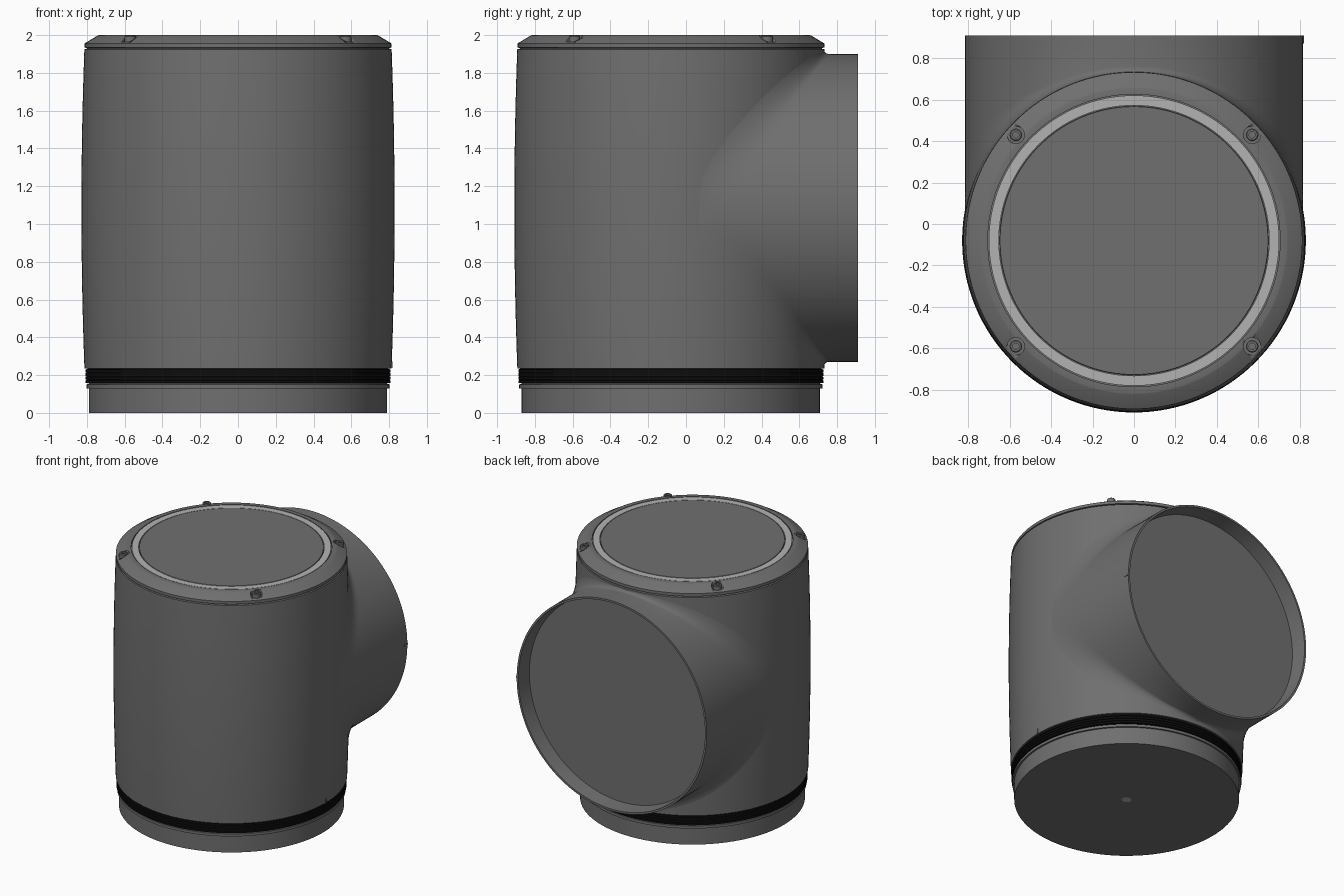
import bpy, bmesh
from math import sin, cos, pi, sqrt, acos, copysign
from mathutils import Vector, Matrix

if "Cube" in bpy.data.objects:
    bpy.data.objects.remove(bpy.data.objects["Cube"])

CY = -0.08            # body axis
PZ, PR = 1.085, 0.815  # side port axis height and radius
N = 128


def mat(name, v):
    m = bpy.data.materials.new(name)
    m.diffuse_color = (v, v, v, 1)
    m.use_nodes = True
    m.node_tree.nodes["Principled BSDF"].inputs["Base Color"].default_value = m.diffuse_color
    return m


GREY, BLACK, LIGHT = mat("grey", 0.16), mat("black", 0.004), mat("light_grey", 0.45)


def finish(bm, name, material, angle=0.5):
    bmesh.ops.remove_doubles(bm, verts=bm.verts, dist=1e-5)
    bmesh.ops.recalc_face_normals(bm, faces=bm.faces)
    me = bpy.data.meshes.new(name)
    bm.to_mesh(me)
    bm.free()
    ob = bpy.data.objects.new(name, me)
    bpy.context.collection.objects.link(ob)
    me.materials.append(material)
    bpy.ops.object.select_all(action='DESELECT')
    ob.select_set(True)
    bpy.context.view_layer.objects.active = ob
    bpy.ops.object.shade_smooth_by_angle(angle=angle)
    return ob


def loft(bm, rings):
    rows = [[bm.verts.new(p) for p in r] for r in rings]
    for a, b in zip(rows, rows[1:]):
        for i in range(len(a)):
            j = (i + 1) % len(a)
            bm.faces.new((a[i], a[j], b[j], b[i]))
    return rows


def lathe(name, profile, material, at=(0, CY), n=N, closed=False):
    """Revolve (radius, z) points about a vertical axis; cap the ends or close the loop."""
    bm = bmesh.new()
    pts = profile + profile[:1] if closed else profile
    rows = loft(bm, [[(at[0] + r * cos(2 * pi * i / n), at[1] + r * sin(2 * pi * i / n), z)
                      for i in range(n)] for r, z in pts])
    if not closed:
        bm.faces.new(rows[0])
        bm.faces.new(rows[-1])
    return finish(bm, name, material)


def body_r(z):
    return 0.829 - 0.016 * ((z - PZ) / 0.85) ** 2


# Base, seal band and gently barrelled body
lathe("base", [(0.79, 0), (0.79, 0.13), (0.803, 0.13), (0.803, 0.15), (0.79, 0.155), (0.79, 0.2)], GREY)
band = [(0.78, 0.157)]
for k in range(4):
    z = 0.158 + k * 0.019
    band += [(0.808, z), (0.808, z + 0.014), (0.803, z + 0.015), (0.803, z + 0.018)]
lathe("seal_band", band + [(0.78, 0.234)], BLACK)
zs = [0.235 + 1.69 * i / 24 for i in range(25)]
lathe("body", [(0.79, 0.233)] + [(body_r(z), z) for z in zs] + [(0.8, 1.928)], GREY)
lathe("bottom_plug", [(0.035, -0.0005), (0.035, 0.01)], LIGHT, n=32)

# Lid with bevelled rim, inset ring and centre disc
lid = lathe("lid", [(0.8, 1.92), (0.8, 1.932), (0.812, 1.934), (0.812, 1.956), (0.742, 1.998),
                    (0.735, 2.0), (0.705, 2.0), (0.705, 1.985)], GREY)
lathe("lid_ring", [(0.652, 1.985), (0.652, 1.999), (0.7, 1.999), (0.7, 1.985)], LIGHT, closed=True)
lathe("lid_disc", [(0.648, 1.98), (0.648, 1.998), (0.646, 2.0)], GREY)

# Lid screws in round pockets
corners = [(sx * 0.57, CY + sy * 0.51) for sx in (-1, 1) for sy in (-1, 1)]
for c in corners:
    cutter = lathe("screw_pocket_cutter", [(0.042, 1.963), (0.042, 2.05)], GREY, at=c, n=24)
    cutter.hide_render = True
    cutter.hide_set(True)
    mod = lid.modifiers.new("pocket", 'BOOLEAN')
    mod.operation, mod.object, mod.solver = 'DIFFERENCE', cutter, 'EXACT'
    lathe("lid_screw", [(0.03, 1.955), (0.03, 1.993), (0.025, 1.998), (0.015, 1.998), (0.015, 1.98)],
          GREY, at=c, n=24)

# Side port: straight tube blended into the body by a fillet, with a hollow lip
n, steps = 160, 8
rings = [[] for _ in range(steps + 5)]
for i in range(n):
    t = 2 * pi * i / n
    c, s = cos(t), sin(t)
    z = PZ + PR * s
    sx = copysign(1, c)
    spread = abs(sin(2 * t))
    phi = acos(min(1, PR * abs(c) / body_r(z)))
    corner = Vector((PR * c, CY + body_r(z) * sin(phi), z))
    inner = Vector((PR * c, max(0.2 + 0.55 * abs(s), corner.y + 0.03), z))
    po = max(0, phi - 0.2 * spread)
    zo = z + copysign(0.015 * abs(s) + 0.085 * spread, s)
    zo = min(1.92, max(0.24, zo))
    ro = body_r(zo) - 0.001
    outer = Vector((sx * ro * cos(po), CY + ro * sin(po), zo))
    for k in range(steps + 1):
        u = k / steps
        rings[k].append(outer * (1 - u) ** 2 + corner * 2 * u * (1 - u) + inner * u * u)
    for k, (r, y) in enumerate([(PR, 0.85), (PR, 0.91), (0.8, 0.91), (0.79, 0.79)]):
        rings[steps + 1 + k].append(Vector((r * c, y, PZ + r * s)))
bm = bmesh.new()
rows = loft(bm, rings)
bm.faces.new(rows[-1])
finish(bm, "side_port", GREY)

# Small alignment ribs on the body and port
for name, pos, size in (("body_mark", (0.812, CY - 0.005, 0.255), (0.014, 0.014, 0.035)),
                        ("port_mark", (0.812, 0.89, PZ + 0.005), (0.014, 0.04, 0.014))):
    bm = bmesh.new()
    bmesh.ops.create_cube(bm, size=1, matrix=Matrix.Translation(pos) @ Matrix.Diagonal((*size, 1)))
    finish(bm, name, GREY)
